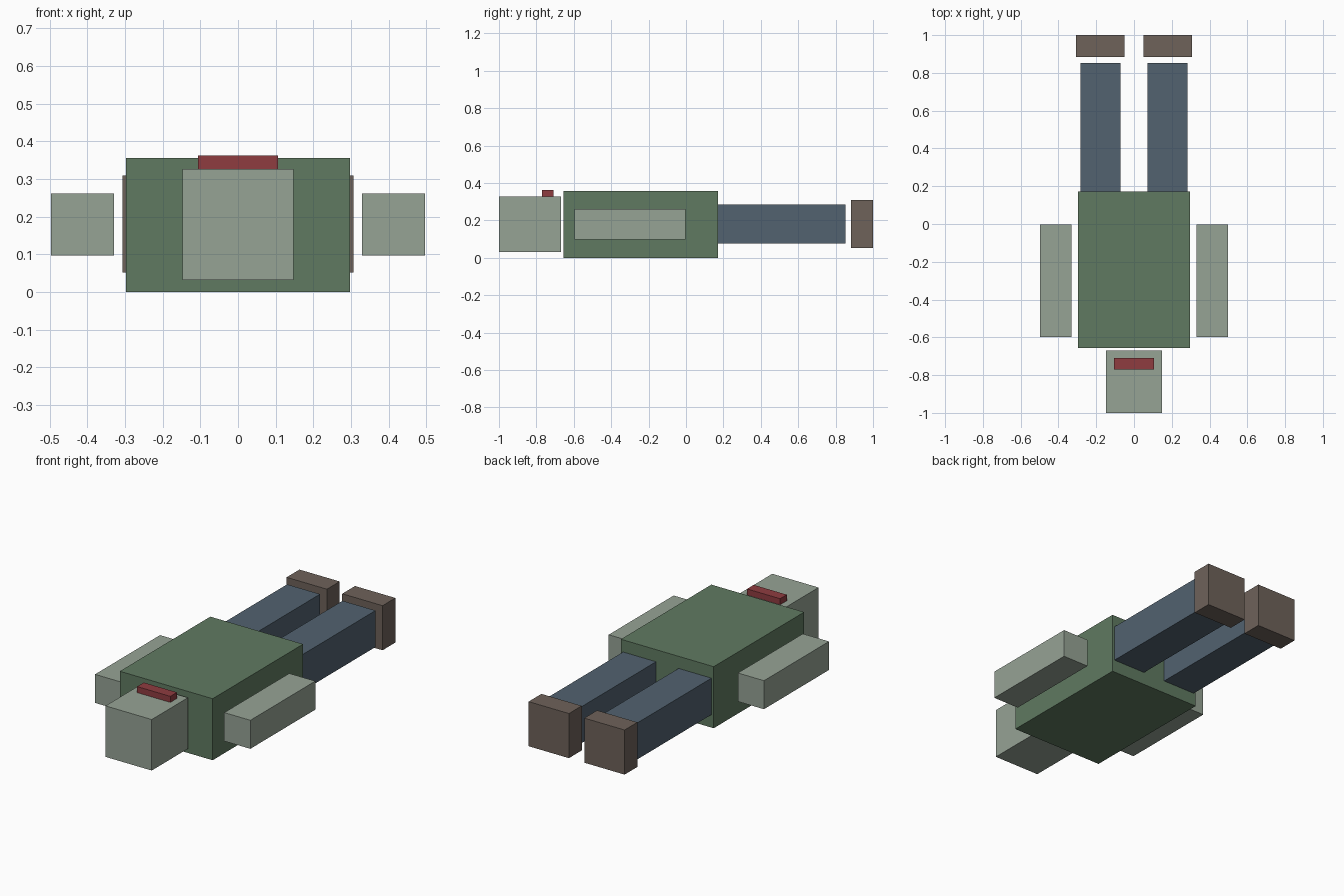
import bpy

if "Cube" in bpy.data.objects:
    bpy.data.objects.remove(bpy.data.objects["Cube"])


def material(name, rgb):
    m = bpy.data.materials.new(name)
    m.diffuse_color = (*rgb, 1)
    m.use_nodes = True
    m.node_tree.nodes["Principled BSDF"].inputs["Base Color"].default_value = m.diffuse_color
    return m


SKIN = material("pale_green", (0.305, 0.366, 0.301))
SHIRT = material("green", (0.117, 0.195, 0.120))
TROUSERS = material("blue", (0.084, 0.122, 0.162))
LEATHER = material("brown", (0.156, 0.122, 0.102))
RED = material("red", (0.275, 0.045, 0.051))


def box(name, x, y, z, mat):
    """Box from (min, max) ranges on each axis."""
    bpy.ops.mesh.primitive_cube_add(size=1, location=[(a + b) / 2 for a, b in (x, y, z)])
    ob = bpy.context.object
    ob.name = name
    ob.scale = [b - a for a, b in (x, y, z)]
    bpy.ops.object.transform_apply(location=False, rotation=False, scale=True)
    ob.data.materials.append(mat)
    return ob


def pair(name, x, y, z, mat):
    """Matching boxes on both sides of x = 0."""
    box(name + "_right", x, y, z, mat)
    box(name + "_left", (-x[1], -x[0]), y, z, mat)


# Torso, head and the red strip on the face
box("torso", (-0.297, 0.297), (-0.656, 0.171), (0, 0.356), SHIRT)
box("head", (-0.148, 0.148), (-1, -0.669), (0.032, 0.327), SKIN)
box("face_strip", (-0.106, 0.106), (-0.77, -0.709), (0.327, 0.362), RED)

# Limbs
pair("arm", (0.33, 0.497), (-0.597, -0.003), (0.097, 0.262), SKIN)
pair("leg", (0.072, 0.283), (0.171, 0.853), (0.075, 0.286), TROUSERS)
pair("boot", (0.049, 0.307), (0.883, 1), (0.051, 0.309), LEATHER)
